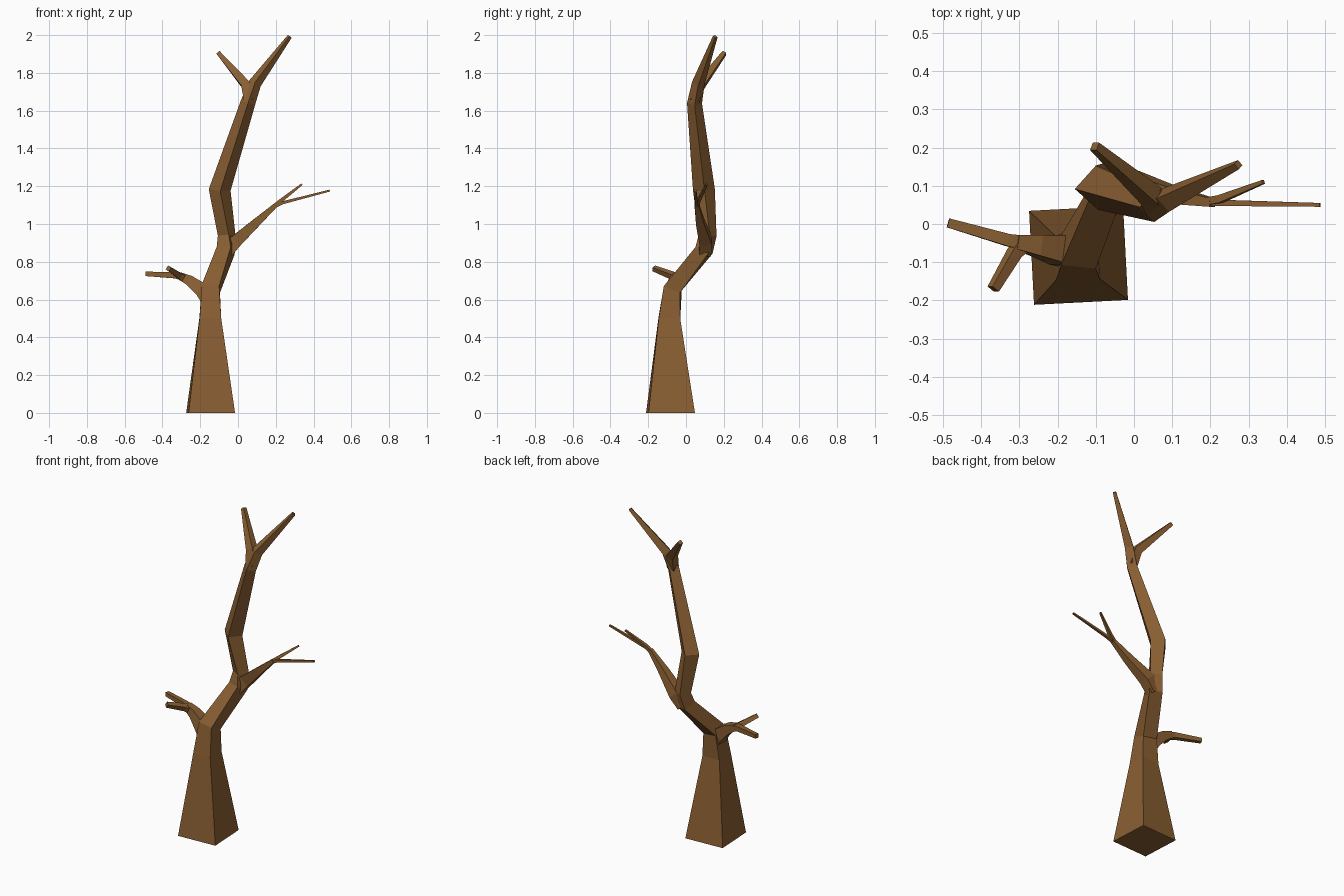
import bpy, bmesh, math
from mathutils import Vector

cube = bpy.data.objects.get("Cube")
if cube:
    bpy.data.objects.remove(cube, do_unlink=True)

bark = bpy.data.materials.new("brown_bark")
bark.use_nodes = True
bark.diffuse_color = (0.25, 0.113, 0.032, 1)
bsdf = next(n for n in bark.node_tree.nodes if n.type == 'BSDF_PRINCIPLED')
bsdf.inputs["Base Color"].default_value = bark.diffuse_color
bsdf.inputs["Roughness"].default_value = 0.9


def limb(name, stations, twists=None, grounded=False):
    """Loft a square section along stations of (x, y, z, half width)."""
    pts = [Vector(s[:3]) for s in stations]
    bm = bmesh.new()
    rings = []
    for i, p in enumerate(pts):
        # Section plane faces halfway between the neighbouring segments
        into = (p - pts[i - 1]).normalized() if i else Vector()
        out = (pts[i + 1] - p).normalized() if i + 1 < len(pts) else Vector()
        t = (into + out).normalized()
        if grounded and i == 0:
            t = Vector((0, 0, 1))
        a = math.radians(twists[i] if twists else 90)
        ref = Vector((math.cos(a), math.sin(a), 0))
        u = (ref - t * ref.dot(t)).normalized()
        v = t.cross(u)
        h = stations[i][3]
        rings.append([bm.verts.new(p + (u * su + v * sv) * h)
                      for su, sv in ((1, 1), (-1, 1), (-1, -1), (1, -1))])
    for lo, hi in zip(rings, rings[1:]):
        for k in range(4):
            n = (k + 1) % 4
            bm.faces.new((lo[k], lo[n], hi[n], hi[k]))
    bm.faces.new(rings[0][::-1])
    bm.faces.new(rings[-1])
    bmesh.ops.recalc_face_normals(bm, faces=bm.faces)
    mesh = bpy.data.meshes.new(name)
    bm.to_mesh(mesh)
    bm.free()
    mesh.materials.append(bark)
    obj = bpy.data.objects.new(name, mesh)
    bpy.context.collection.objects.link(obj)
    return obj


# Twisting trunk that runs on into the tallest top branch
limb("trunk", [
    (-0.145, -0.082, 0, 0.123),
    (-0.147, -0.088, 0.5, 0.057),
    (-0.143, -0.07, 0.66, 0.046),
    (-0.065, 0.095, 0.86, 0.039),
    (-0.06, 0.115, 0.94, 0.034),
    (-0.097, 0.095, 1.18, 0.041),
    (0.052, 0.045, 1.64, 0.028),
    (0.09, 0.065, 1.745, 0.024),
    (0.273, 0.155, 1.992, 0.009),
], twists=(3, 1, -3, -18, -32, -42, -42, -42, -42), grounded=True)

# Second top branch
limb("top_left_branch", [
    (0.056, 0.048, 1.65, 0.024),
    (0.043, 0.075, 1.735, 0.024),
    (-0.103, 0.203, 1.905, 0.011),
])

# Middle branch and its two twigs
limb("middle_branch", [
    (-0.06, 0.1, 0.85, 0.032),
    (-0.01, 0.105, 0.91, 0.033),
    (0.1, 0.075, 1.01, 0.022),
    (0.205, 0.056, 1.105, 0.011),
])
limb("middle_upper_twig", [
    (0.185, 0.058, 1.09, 0.010),
    (0.225, 0.065, 1.122, 0.010),
    (0.338, 0.11, 1.21, 0.005),
])
limb("middle_outer_twig", [
    (0.185, 0.058, 1.09, 0.010),
    (0.235, 0.055, 1.112, 0.008),
    (0.486, 0.05, 1.177, 0.005),
])

# Low branch and its two twigs
limb("low_branch", [
    (-0.15, -0.08, 0.58, 0.035),
    (-0.19, -0.068, 0.65, 0.038),
    (-0.255, -0.056, 0.7, 0.027),
    (-0.31, -0.047, 0.726, 0.019),
])
limb("low_outer_twig", [
    (-0.285, -0.05, 0.716, 0.019),
    (-0.33, -0.042, 0.728, 0.016),
    (-0.486, 0.003, 0.736, 0.012),
])
limb("low_front_twig", [
    (-0.285, -0.05, 0.712, 0.019),
    (-0.312, -0.075, 0.728, 0.016),
    (-0.368, -0.17, 0.765, 0.012),
])
